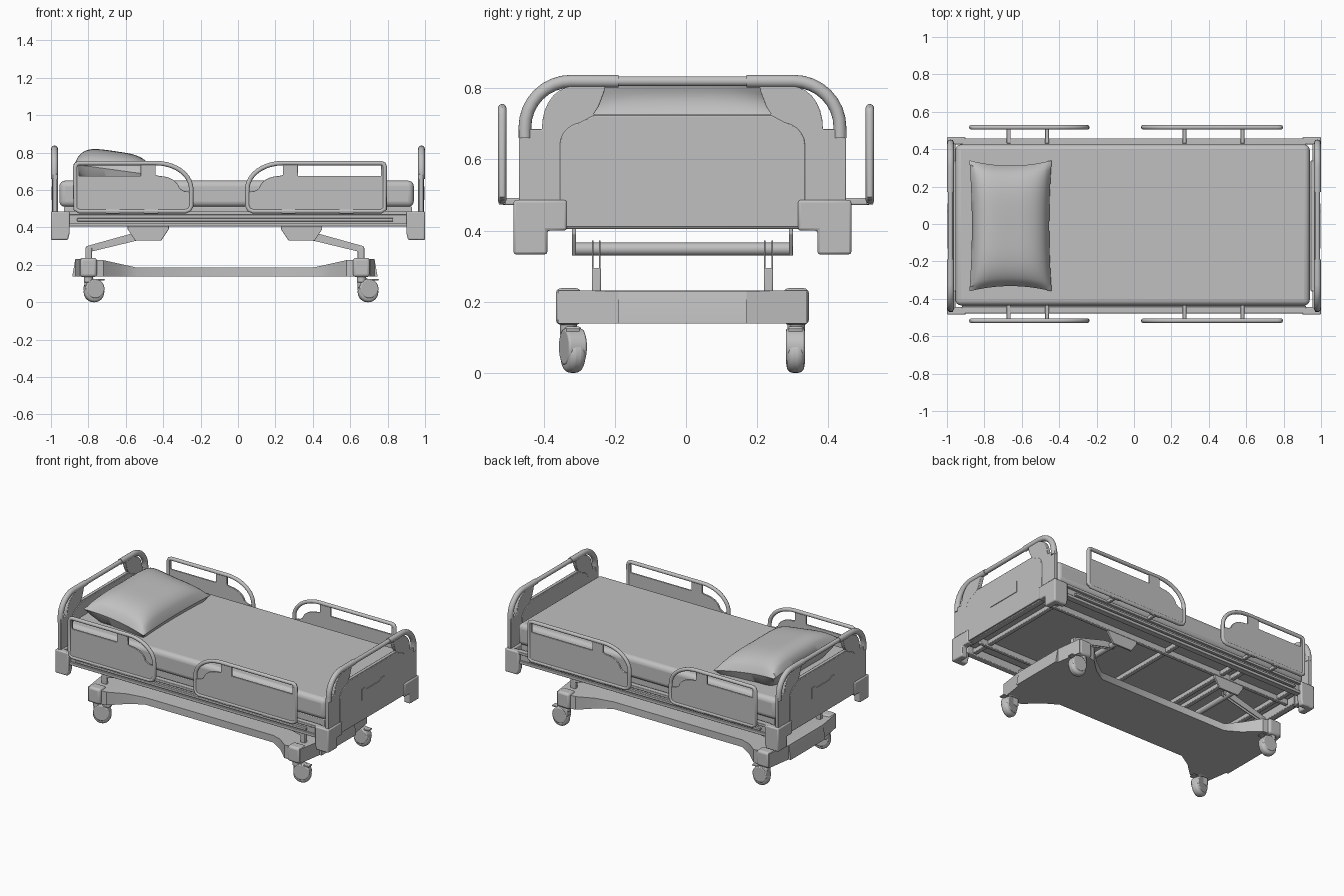
import bpy, bmesh, math
from mathutils import Vector, Matrix

old = bpy.data.objects.get("Cube")
if old:
    bpy.data.objects.remove(old, do_unlink=True)

GREY = (0.53, 0.53, 0.53, 1)
mat = bpy.data.materials.new("plain grey")
mat.use_nodes = True
mat.diffuse_color = GREY
mat.node_tree.nodes["Principled BSDF"].inputs["Base Color"].default_value = GREY

CY = -0.01   # centre line of the frame
BX = -0.07   # centre of the undercarriage


def finish(ob, bevel=0, seg=2):
    ob.data.materials.clear()
    ob.data.materials.append(mat)
    if bevel:
        m = ob.modifiers.new("bevel", "BEVEL")
        m.width, m.segments, m.limit_method = bevel, seg, "ANGLE"
    bpy.ops.object.select_all(action="DESELECT")
    ob.select_set(True)
    bpy.context.view_layer.objects.active = ob
    bpy.ops.object.shade_smooth_by_angle(angle=math.radians(35))
    return ob


def from_bm(name, bm, **kw):
    bmesh.ops.recalc_face_normals(bm, faces=bm.faces[:])
    me = bpy.data.meshes.new(name)
    bm.to_mesh(me)
    bm.free()
    ob = bpy.data.objects.new(name, me)
    bpy.context.collection.objects.link(ob)
    return finish(ob, **kw)


def box(name, x, y, z, bevel=0.004, seg=2):
    bm = bmesh.new()
    bmesh.ops.create_cube(bm, size=1)
    for v in bm.verts:
        v.co = [lo + (c + 0.5) * (hi - lo) for c, (lo, hi) in zip(v.co, (x, y, z))]
    return from_bm(name, bm, bevel=bevel, seg=seg)


def prism(name, pts, axis, a, b, bevel=0.003):
    """Extrude a flat outline along x or y; outline is (other axis, z)."""
    bm = bmesh.new()
    put = (lambda u, z, d: (d, u, z)) if axis == "x" else (lambda u, z, d: (u, d, z))
    face = bm.faces.new([bm.verts.new(put(u, z, a)) for u, z in pts])
    ext = bmesh.ops.extrude_face_region(bm, geom=[face])
    for v in ext["geom"]:
        if isinstance(v, bmesh.types.BMVert):
            v.co += Vector(put(0, 0, b - a))
    return from_bm(name, bm, bevel=bevel)


def tube(name, pts, r, closed=False):
    cu = bpy.data.curves.new(name, "CURVE")
    cu.dimensions, cu.bevel_depth, cu.bevel_resolution, cu.use_fill_caps = "3D", r, 6, True
    sp = cu.splines.new("POLY")
    sp.points.add(len(pts) - 1)
    for p, co in zip(sp.points, pts):
        p.co = (*co, 1)
    sp.use_cyclic_u = closed
    ob = bpy.data.objects.new(name, cu)
    bpy.context.collection.objects.link(ob)
    bpy.ops.object.select_all(action="DESELECT")
    ob.select_set(True)
    bpy.context.view_layer.objects.active = ob
    bpy.ops.object.convert(target="MESH")
    return finish(bpy.context.object)


def cylinder(name, centre, r, depth, axis, turn=0, bevel=0.004, seg=2):
    bm = bmesh.new()
    bmesh.ops.create_cone(bm, cap_ends=True, segments=28, radius1=r, radius2=r, depth=depth)
    rot = Matrix.Rotation(math.pi / 2, 4, "X") if axis == "y" else Matrix()
    bm.transform(Matrix.Translation(centre) @ Matrix.Rotation(turn, 4, "Z") @ rot)
    return from_bm(name, bm, bevel=bevel, seg=seg)


def arc(cx, cz, rx, rz, a0, a1, n=8):
    steps = [math.radians(a0 + (a1 - a0) * i / n) for i in range(n + 1)]
    return [(cx + rx * math.cos(t), cz + rz * math.sin(t)) for t in steps]


def mirrored(half):
    return [(CY + u, z) for u, z in half] + [(CY - u, z) for u, z in reversed(half)]


# Mattress, deck and pillow
box("mattress", (-0.955, 0.94), (-0.435, 0.425), (0.51, 0.65), bevel=0.03, seg=4)
box("deck", (-0.93, 0.93), (-0.42, 0.40), (0.44, 0.512))

bm = bmesh.new()
bmesh.ops.create_grid(bm, x_segments=24, y_segments=30, size=1)
low = bmesh.ops.duplicate(bm, geom=bm.verts[:] + bm.edges[:] + bm.faces[:])
under = {g for g in low["geom"] if isinstance(g, bmesh.types.BMVert)}
for v in bm.verts:
    u, w = v.co.x, v.co.y
    puff = (max(0, 1 - u ** 4) * max(0, 1 - w ** 4)) ** 0.6
    seam = 0.708 - 0.03 * u
    z = seam + 0.1 * puff
    if v in under:
        z = max(0.642, seam - 0.14 * puff)
    v.co = (-0.66 + 0.22 * u * (0.94 + 0.06 * w * w), CY + 0.35 * w * (0.92 + 0.08 * u * u), z)
bmesh.ops.remove_doubles(bm, verts=bm.verts[:], dist=0.0005)
from_bm("pillow", bm)

# Head and foot boards with corner guards
panel = ([(0.325, 0.41), (0.34, 0.48), (0.46, 0.48), (0.46, 0.685), (0.395, 0.685)]
         + arc(0.31, 0.69, 0.085, 0.115, 10, 80, 5)
         + [(0.30, 0.815), (0.215, 0.815), (0.22, 0.79), (0.235, 0.75), (0.25, 0.727)])
inner = [(0.345, 0.41), (0.345, 0.62)] + arc(0.275, 0.64, 0.07, 0.065, 0, 80, 5) + [(0.25, 0.724)]
plaque = [(0.12, 0.547), (0.12, 0.62), (0.085, 0.62), (0.07, 0.605)]
for s, end in ((-1, "head"), (1, "foot")):
    prism(end + "_board", mirrored(panel), "x", s * 0.967, s * 0.991)
    prism(end + "_board_inner_panel", mirrored(inner), "x", s * 0.963, s * 0.994)
    prism(end + "_board_plaque", mirrored(plaque), "x", s * 0.993, s * 0.998, 0)
    hoop = [(0.443, 0.66)] + arc(0.313, 0.69, 0.13, 0.13, 0, 90)
    for side in (-1, 1):
        pts = [(s * 0.981, CY + side * u, z) for u, z in hoop + [(0.18, 0.82)]]
        tube(end + "_board_hoop", pts, 0.018)
        guard = [(0.325, 0.486), (0.475, 0.486), (0.475, 0.333), (0.38, 0.333), (0.38, 0.40), (0.325, 0.40)]
        prism(end + "_corner_guard", [(CY + side * u, z) for u, z in guard], "x", s * 0.955, s * 1.0, 0.007)
        prism(end + "_corner_wrap",
              [(s * 0.9, 0.486), (s * 0.998, 0.486), (s * 0.998, 0.38), (s * 0.975, 0.333), (s * 0.91, 0.333),
               (s * 0.9, 0.37)], "y", CY + side * 0.435, CY + side * 0.475, 0.007)
    tube(end + "_board_handle", [(s * 0.981, CY - 0.2, 0.82), (s * 0.981, CY + 0.2, 0.82)], 0.014)
    box(end + "_frame_beam", (s * 0.965 - 0.02, s * 0.965 + 0.02), (CY - 0.35, CY + 0.35), (0.405, 0.485))

# Main frame
for side in (-1, 1):
    def span(a, b):
        return sorted((CY + side * a, CY + side * b))
    box("side_beam", (-0.92, 0.92), span(0.425, 0.452), (0.405, 0.47))
    box("side_beam_lower_lip", (-0.91, 0.91), span(0.44, 0.464), (0.405, 0.425), 0.003)
    box("side_track", (-0.86, 0.83), span(0.44, 0.468), (0.433, 0.45), 0.003)
    box("side_top_rail", (-0.92, 0.92), span(0.432, 0.468), (0.468, 0.486), 0.003)
    box("inner_beam", (-0.93, 0.93), span(0.29, 0.315), (0.405, 0.45))
for x in (-0.86, -0.5, -0.42, 0.0, 0.86):
    box("cross_member", (x - 0.015, x + 0.015), (CY - 0.43, CY + 0.43), (0.415, 0.45))

# Folding side rails: tube hoop, plate with hand slot, arms
for side, where in ((-1, "right"), (1, "left")):
    for name, x0, d, L, arms in (("head", -0.87, 1, 0.62, (-0.67, -0.465)),
                                 ("foot", 0.785, -1, 0.735, (0.27, 0.58))):
        y = side * 0.517
        label = where + "_" + name + "_rail"
        hoop = ([(0, 0.50), (0, 0.724), (0.006, 0.738), (0.02, 0.744)]
                + arc(L - 0.19, 0.605, 0.19, 0.139, 90, 0, 10)
                + [(L, 0.515), (L - 0.01, 0.495), (L - 0.03, 0.487), (0.02, 0.487)])
        tube(label + "_hoop", [(x0 + d * u, y, z) for u, z in hoop], 0.012, True)
        plate = ([(0, 0.485), (0, 0.74), (0.02, 0.74), (0.02, 0.675), (L - 0.27, 0.675),
                  (L - 0.27, 0.74), (L - 0.19, 0.74), (L - 0.19, 0.68)]
                 + arc(L - 0.17, 0.595, 0.11, 0.08, 90, 10, 6)
                 + [(L - 0.04, 0.595), (L, 0.59), (L, 0.51), (L - 0.03, 0.485)])
        prism(label + "_plate", [(x0 + d * u, z) for u, z in plate], "y", y - 0.006, y + 0.006, 0.002)
        for x in arms:
            box(label + "_arm", (x - 0.011, x + 0.011), sorted((side * 0.43, y)), (0.472, 0.492))
            box(label + "_foot", (x - 0.04, x + 0.04), (y - 0.01, y + 0.01), (0.473, 0.497))

# Undercarriage: one lofted chassis that rises and widens at its ends
half = [(0.47, 0.195, 0.185), (0.56, 0.25, 0.205), (0.65, 0.335, 0.225), (0.775, 0.35, 0.232),
        (0.80, 0.18, 0.23), (0.815, 0.18, 0.145)]
rings = [(-x, w, z) for x, w, z in reversed(half)] + half
bm = bmesh.new()
loops = [[bm.verts.new((BX + x, CY + a * w, h)) for a, h in ((-1, 0.138), (1, 0.138), (1, z), (-1, z))]
         for x, w, z in rings]
for a, b in zip(loops, loops[1:]):
    for i in range(4):
        bm.faces.new((a[i], a[i - 1], b[i - 1], b[i]))
bm.faces.new(loops[0])
bm.faces.new(loops[-1])
from_bm("chassis", bm)

for s in (-1, 1):
    # Lifting gear
    tube("lift_bar", [(BX + s * 0.45, CY - 0.31, 0.348), (BX + s * 0.45, CY + 0.31, 0.348)], 0.018)
    for side in (-1, 1):
        y = CY + side * 0.305
        prism("lift_bracket", [(BX + s * u, z) for u, z in ((0.30, 0.41), (0.30, 0.39), (0.34, 0.33),
              (0.48, 0.33), (0.52, 0.39), (0.52, 0.41))], "y", y - 0.006, y + 0.006, 0.002)
        y = CY + side * 0.242
        arm = [(0.42, 0.372), (0.50, 0.367), (0.74, 0.30), (0.74, 0.272), (0.71, 0.272), (0.42, 0.342)]
        for cheek in (y - 0.012, y + 0.008):
            prism("lift_arm_cheek", [(BX + s * u, z) for u, z in arm], "y", cheek, cheek + 0.004, 0)
        box("lift_arm_post", sorted((BX + s * 0.71, BX + s * 0.745)), (y - 0.013, y + 0.013), (0.22, 0.295))
        # Corner posts and casters
        x, y = BX + s * 0.73, CY + side * 0.32
        box("corner_post", (x - 0.045, x + 0.045), (y - 0.036, y + 0.036), (0.135, 0.238), 0.015, seg=3)
        cylinder("caster_stem", (x, y, 0.125), 0.024, 0.04, "z")
        turn = 0.3 if side < 0 else 0.0
        wx = BX + (-0.70 if s < 0 else 0.765)
        wy = CY + (0.318 if side > 0 else -0.308)
        cylinder("caster_wheel", (wx, wy, 0.055), 0.055, 0.05, "y", turn, 0.018, 4)
        cylinder("caster_cover", (wx, wy, 0.073), 0.052, 0.054, "y", turn, 0.006)
        box("caster_fork", sorted((x - 0.02, wx)), (wy - 0.024, wy + 0.024), (0.075, 0.13), 0.008)
        box("brake_pedal", (wx + 0.02, wx + 0.058), (wy - 0.02, wy + 0.02), (0.116, 0.124), 0.003)
